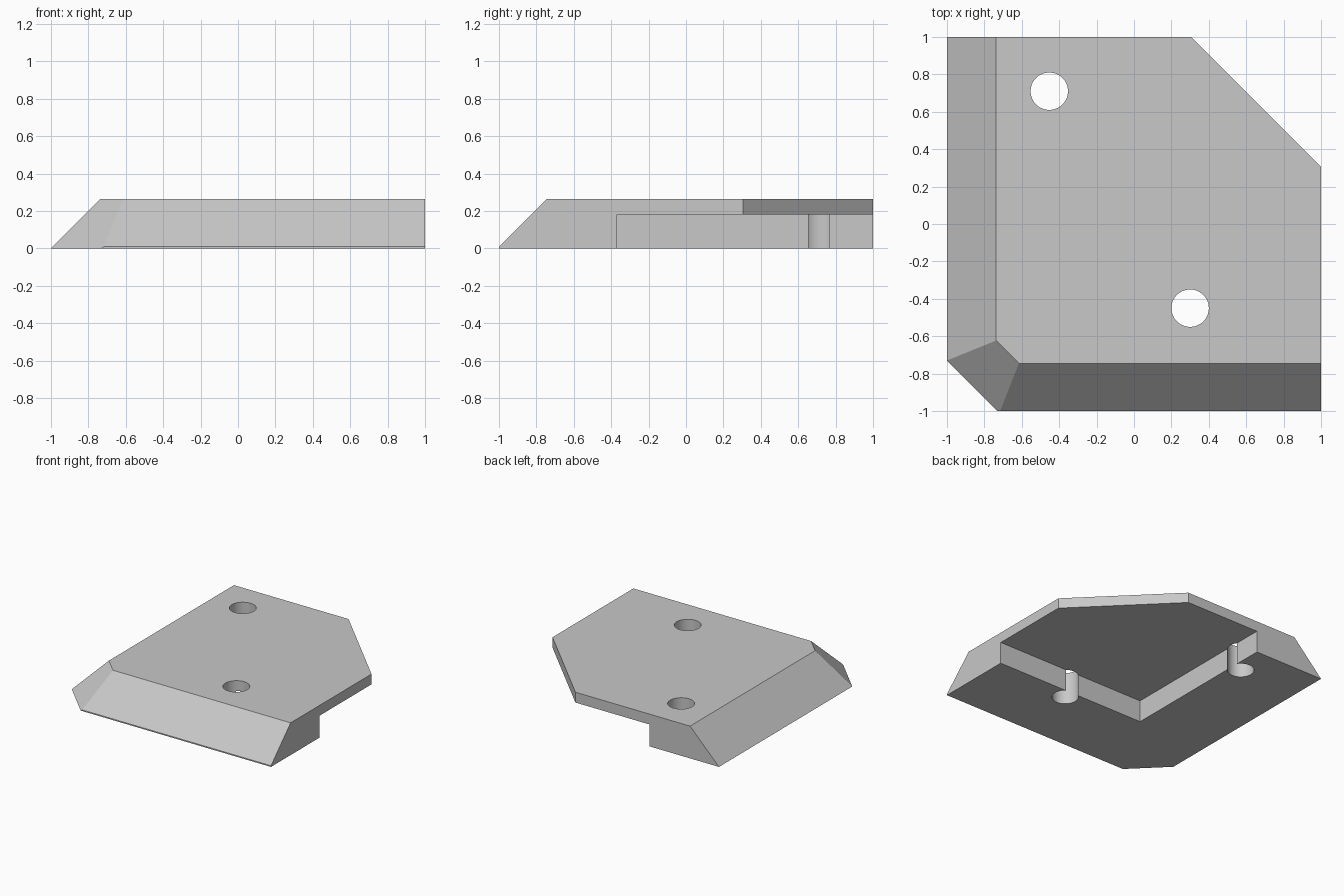
import bpy
import bmesh
from math import radians
from mathutils import Vector

cube = bpy.data.objects.get("Cube")
if cube:
    bpy.data.objects.remove(cube, do_unlink=True)

HEIGHT = 0.265
POCKET_TOP = 0.18
POCKET_EDGE = -0.37

# Single grey finish
grey = bpy.data.materials.new("light_grey")
grey.use_nodes = True
colour = (0.58, 0.58, 0.58, 1)
grey.diffuse_color = colour
grey.node_tree.nodes["Principled BSDF"].inputs["Base Color"].default_value = colour


def add_object(name, bm):
    bmesh.ops.recalc_face_normals(bm, faces=bm.faces)
    mesh = bpy.data.meshes.new(name)
    bm.to_mesh(mesh)
    bm.free()
    mesh.materials.append(grey)
    obj = bpy.data.objects.new(name, mesh)
    bpy.context.collection.objects.link(obj)
    return obj


def box(low, high):
    bm = bmesh.new()
    bmesh.ops.create_cube(bm, size=1)
    low, high = Vector(low), Vector(high)
    for v in bm.verts:
        v.co = (low + high) / 2 + v.co * (high - low)
    return bm


def slice_off(bm, point, normal):
    """Remove everything on the normal side of a plane and cap the cut."""
    cut = bmesh.ops.bisect_plane(
        bm, geom=bm.verts[:] + bm.edges[:] + bm.faces[:], dist=1e-5,
        plane_co=point, plane_no=normal, clear_outer=True)
    edges = [e for e in cut["geom_cut"] if isinstance(e, bmesh.types.BMEdge)]
    bmesh.ops.contextual_create(bm, geom=edges)


def subtract(target, cutter):
    cutter.hide_render = True
    mod = target.modifiers.new(cutter.name, "BOOLEAN")
    mod.operation = "DIFFERENCE"
    mod.solver = "EXACT"
    mod.object = cutter
    bpy.context.view_layer.objects.active = target
    bpy.ops.object.modifier_apply(modifier=mod.name)
    bpy.data.objects.remove(cutter, do_unlink=True)


# Plate with sloped left and front sides, a sloped corner and a clipped corner
bm = box((-1, -1, 0), (1, 1, HEIGHT))
slice_off(bm, (-1, 0, 0), (-HEIGHT, 0, 0.263))
slice_off(bm, (0, -1, 0.01), (0, -1, 1))
slice_off(bm, (-1, -0.73, 0), (-HEIGHT, -HEIGHT, 0.37))
slice_off(bm, (1, 0.305, 0), (1, 1, 0))
plate = add_object("corner_plate", bm)

# Underside pocket, open to the back and the side
subtract(plate, add_object("pocket_cutter", box(
    (POCKET_EDGE, POCKET_EDGE, -0.2), (1.2, 1.2, POCKET_TOP))))

# Two through holes that break into the pocket walls
for x, y in ((-0.453, 0.71), (0.3, -0.45)):
    bm = bmesh.new()
    bmesh.ops.create_cone(bm, cap_ends=True, segments=64,
                          radius1=0.1, radius2=0.1, depth=1)
    bmesh.ops.translate(bm, verts=bm.verts, vec=(x, y, 0.1))
    subtract(plate, add_object("hole_cutter", bm))

# Smooth hole walls, crisp edges elsewhere
bpy.ops.object.select_all(action="DESELECT")
plate.select_set(True)
bpy.context.view_layer.objects.active = plate
bpy.ops.object.shade_smooth_by_angle(angle=radians(30))
